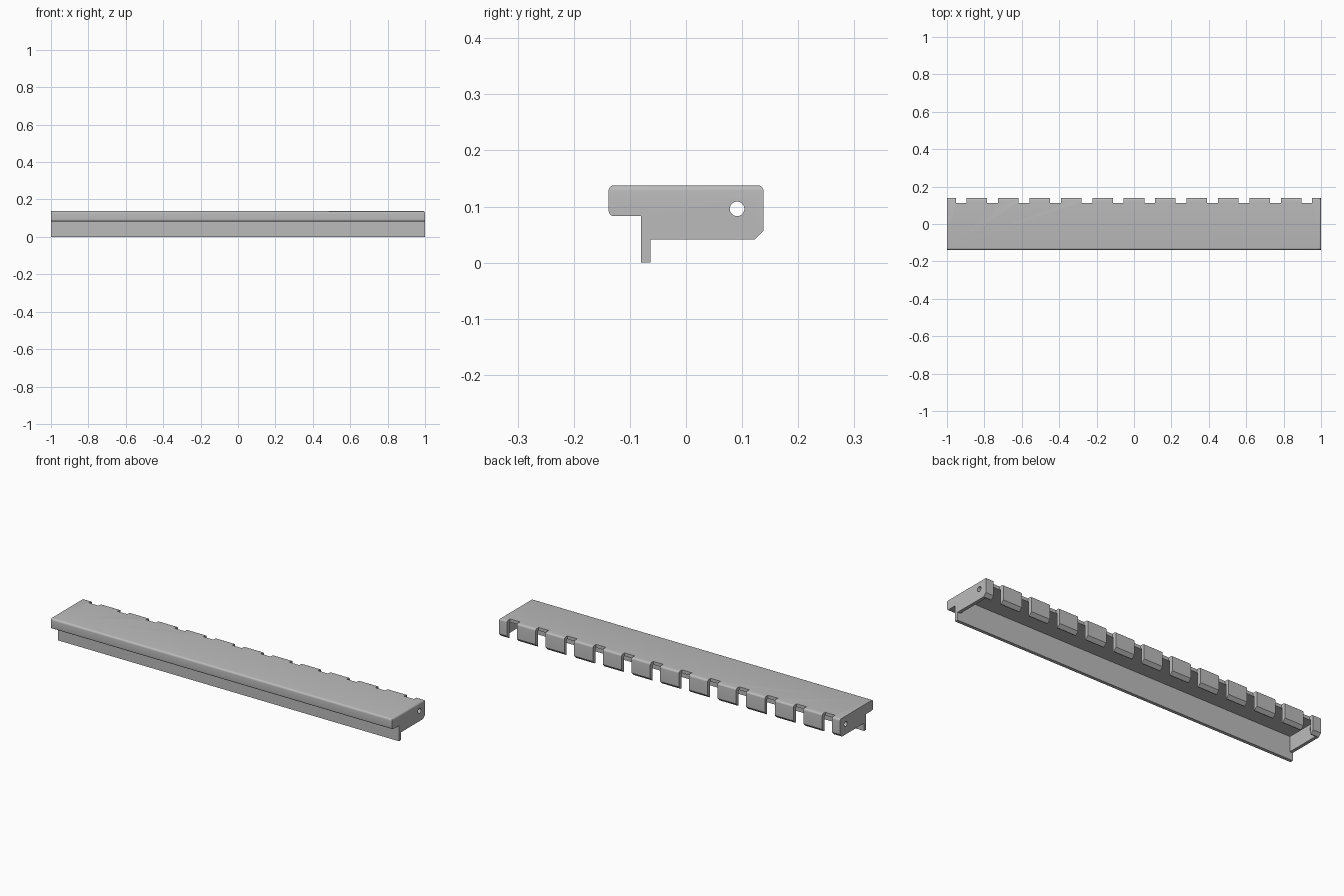
import bpy, bmesh, math
from mathutils import Matrix

if "Cube" in bpy.data.objects:
    bpy.data.objects.remove(bpy.data.objects["Cube"])

HALF = 1.0        # half length
DEPTH = 0.138     # half depth
TOP = 0.138       # overall height
WALL = 0.017      # sheet thickness
LEG_FRONT, LEG_BACK = -0.08, -0.063

steel = bpy.data.materials.new("plain grey")
steel.use_nodes = True
grey = (0.5, 0.5, 0.5, 1)
steel.diffuse_color = grey
steel.node_tree.nodes["Principled BSDF"].inputs["Base Color"].default_value = grey


def make_object(name, bm):
    bmesh.ops.recalc_face_normals(bm, faces=bm.faces)
    mesh = bpy.data.meshes.new(name)
    bm.to_mesh(mesh)
    bm.free()
    mesh.materials.append(steel)
    obj = bpy.data.objects.new(name, mesh)
    bpy.context.collection.objects.link(obj)
    return obj


def add_box(bm, low, high):
    size = [b - a for a, b in zip(low, high)]
    mid = [(a + b) / 2 for a, b in zip(low, high)]
    bmesh.ops.create_cube(bm, size=1, matrix=Matrix.Translation(mid) @ Matrix.Diagonal((*size, 1)))


# Body: side profile extruded along the length
profile = [(-DEPTH, 0.083), (LEG_FRONT, 0.083), (LEG_FRONT, 0), (LEG_BACK, 0),
           (LEG_BACK, 0.041), (0.122, 0.041), (DEPTH, 0.057), (DEPTH, TOP), (-DEPTH, TOP)]
bm = bmesh.new()
face = bm.faces.new([bm.verts.new((-HALF, y, z)) for y, z in profile])
ext = bmesh.ops.extrude_face_region(bm, geom=[face])
moved = [v for v in ext["geom"] if isinstance(v, bmesh.types.BMVert)]
bmesh.ops.translate(bm, verts=moved, vec=(2 * HALF, 0, 0))


def is_rounded(edge):
    a, b = (v.co for v in edge.verts)
    if abs(a.x - b.x) > 1:
        front = a.y < -DEPTH + 0.001
        back_top = a.y > DEPTH - 0.001 and a.z > TOP - 0.001
        return front or back_top
    return min(a.x, b.x) > HALF - 0.001 and min(a.z, b.z) > TOP - 0.001


bmesh.ops.bevel(bm, geom=[e for e in bm.edges if is_rounded(e)], offset=0.01,
                segments=5, profile=0.5, affect='EDGES')
body = make_object("slotted_cover", bm)

# Hollow underside
bm = bmesh.new()
add_box(bm, (-HALF + WALL, LEG_BACK, -0.1), (HALF - WALL, DEPTH - 0.02, TOP - WALL))
cavity = make_object("cavity_cutter", bm)

# Row of slots along the back edge
bm = bmesh.new()
for i in range(12):
    x = (i - 5.5) * 0.168
    add_box(bm, (x - 0.029, 0.112, -0.1), (x + 0.029, 0.2, 0.2))
slots = make_object("slot_cutter", bm)

# Pivot hole through both end plates
bm = bmesh.new()
bmesh.ops.create_cone(bm, cap_ends=True, segments=32, radius1=0.013, radius2=0.013, depth=2.2,
                      matrix=Matrix.Translation((0, 0.091, 0.096)) @ Matrix.Rotation(math.pi / 2, 4, 'Y'))
hole = make_object("hole_cutter", bm)

cutters = [cavity, slots, hole]
for cutter in cutters:
    mod = body.modifiers.new(cutter.name, 'BOOLEAN')
    mod.operation = 'DIFFERENCE'
    mod.solver = 'EXACT'
    mod.object = cutter

# Bake the cuts and drop the cutters
graph = bpy.context.evaluated_depsgraph_get()
baked = bpy.data.meshes.new_from_object(body.evaluated_get(graph))
body.modifiers.clear()
body.data = baked
for cutter in cutters:
    bpy.data.objects.remove(cutter)

bpy.ops.object.select_all(action='DESELECT')
body.select_set(True)
bpy.context.view_layer.objects.active = body
bpy.ops.object.shade_smooth_by_angle(angle=math.radians(30))
